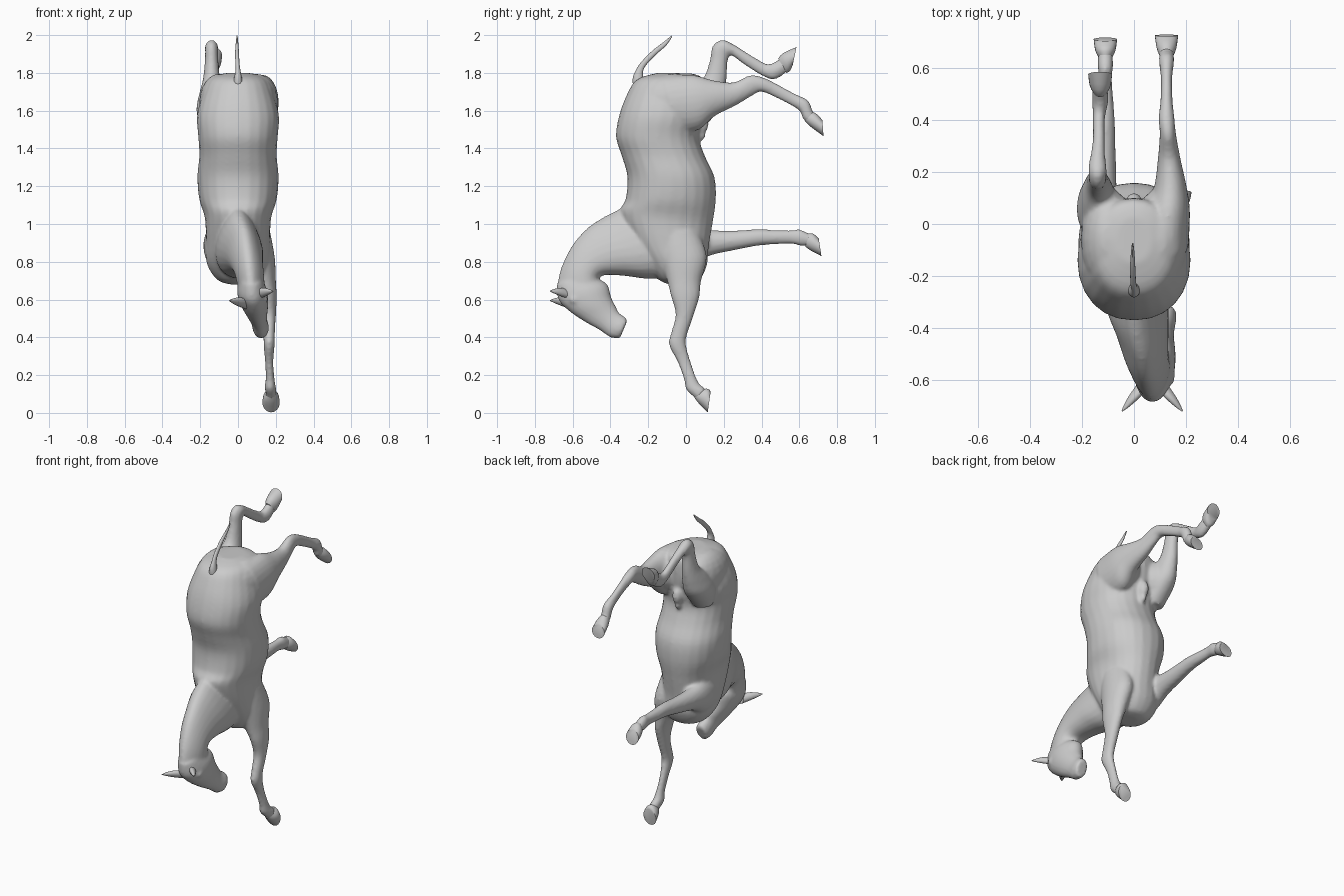
import bpy, bmesh, math
from mathutils import Vector

# Every station is (y1, z1, y2, z2, x, w): two opposite outline points in side view,
# the sideways centre x and the half width w. Rings between them form each part.


def spline(st, steps):
    out = []
    n = len(st)
    for i in range(n - 1):
        p = [st[max(i - 1, 0)], st[i], st[i + 1], st[min(i + 2, n - 1)]]
        for k in range(steps):
            t = k / steps
            out.append([0.5 * (2 * b + (c - a) * t + (2 * a - 5 * b + 4 * c - d) * t * t
                               + (3 * b - a - 3 * c + d) * t ** 3) for a, b, c, d in zip(*p)])
    out.append(list(st[-1]))
    return out


def loft(bm, st, steps=4, sides=24, square=1.0, pear=0.0):
    def power(v):
        return math.copysign(abs(v) ** square, v)
    rings = []
    for y1, z1, y2, z2, x, w in spline(st, steps):
        c = Vector((x, (y1 + y2) / 2, (z1 + z2) / 2))
        a = Vector((0, (y1 - y2) / 2, (z1 - z2) / 2))
        ring = []
        for k in range(sides):
            t = 2 * math.pi * k / sides
            side = max(w, 0.002) * power(math.sin(t)) * (1 - pear * math.cos(t))
            ring.append(bm.verts.new(c + a * power(math.cos(t)) + Vector((side, 0, 0))))
        rings.append(ring)
    for r, s in zip(rings, rings[1:]):
        for k in range(sides):
            j = (k + 1) % sides
            bm.faces.new((r[k], r[j], s[j], s[k]))
    bm.faces.new(rings[0])
    bm.faces.new(rings[-1])


def ball(bm, loc, scale):
    vs = bmesh.ops.create_uvsphere(bm, u_segments=20, v_segments=12, radius=1)["verts"]
    for v in vs:
        v.co = Vector([l + s * q for l, s, q in zip(loc, scale, v.co)])


def finish(bm, name):
    bmesh.ops.recalc_face_normals(bm, faces=bm.faces)
    me = bpy.data.meshes.new(name)
    bm.to_mesh(me)
    bm.free()
    ob = bpy.data.objects.new(name, me)
    bpy.context.collection.objects.link(ob)
    bpy.ops.object.select_all(action='DESELECT')
    ob.select_set(True)
    bpy.context.view_layer.objects.active = ob
    bpy.ops.object.shade_smooth_by_angle(angle=math.radians(45))
    return ob


torso = [(-.15, 1.80, .03, 1.797, 0, .07), (-.26, 1.765, .09, 1.77, 0, .15),
         (-.315, 1.68, .10, 1.68, 0, .19), (-.355, 1.57, .09, 1.57, 0, .217),
         (-.37, 1.46, .07, 1.46, 0, .21), (-.34, 1.36, .10, 1.36, 0, .205),
         (-.31, 1.25, .15, 1.25, 0, .215), (-.32, 1.13, .158, 1.13, 0, .205),
         (-.35, 1.06, .14, 1.0, 0, .175), (-.30, .93, .12, .88, 0, .17),
         (-.22, .80, .11, .78, 0, .165), (-.15, .71, .07, .70, .01, .12),
         (-.09, .68, .02, .68, .01, .05)]
neck = [(-.35, 1.08, -.05, .72, 0, .12), (-.43, 1.04, -.20, .71, .01, .12),
        (-.52, .98, -.32, .725, .03, .10), (-.60, .89, -.42, .73, .045, .085),
        (-.66, .77, -.46, .715, .06, .075), (-.685, .66, -.45, .67, .07, .07)]
head = [(-.685, .68, -.50, .72, .07, .06), (-.675, .60, -.42, .685, .075, .08),
        (-.62, .54, -.395, .61, .087, .073), (-.54, .485, -.37, .56, .10, .055),
        (-.46, .44, -.355, .53, .112, .043), (-.40, .40, -.32, .505, .12, .043),
        (-.35, .395, -.31, .49, .122, .038)]
right_foreleg = [(-.16, .95, .06, .97, .10, .07), (-.13, .81, .11, .83, .12, .075),
                 (-.10, .70, .08, .70, .14, .06), (-.08, .62, .07, .61, .16, .045),
                 (-.055, .52, .035, .50, .165, .035), (-.08, .42, .005, .41, .165, .03),
                 (-.09, .36, .0, .36, .165, .029), (-.045, .27, .025, .27, .165, .022),
                 (-.012, .18, .053, .19, .17, .023), (.0, .125, .075, .15, .17, .03),
                 (.04, .085, .095, .135, .175, .029), (.06, .065, .105, .12, .175, .028)]
left_foreleg = [(-.14, 1.0, -.10, .74, -.10, .07), (.0, 1.0, .02, .77, -.115, .068),
                (.12, .97, .12, .83, -.12, .055), (.25, .965, .25, .86, -.115, .045),
                (.38, .972, .38, .885, -.11, .037), (.47, .968, .47, .892, -.11, .031),
                (.56, .967, .56, .895, -.11, .025), (.60, .972, .615, .882, -.11, .03),
                (.64, .955, .635, .885, -.11, .029), (.67, .94, .66, .88, -.11, .028)]
right_hindleg = [(-.12, 1.78, -.05, 1.48, .12, .09), (.03, 1.79, .07, 1.50, .13, .085),
                 (.14, 1.762, .15, 1.57, .14, .062), (.25, 1.75, .26, 1.625, .135, .043),
                 (.34, 1.788, .36, 1.685, .13, .031), (.41, 1.775, .40, 1.70, .125, .031),
                 (.48, 1.742, .46, 1.677, .125, .024), (.57, 1.693, .54, 1.637, .125, .022),
                 (.645, 1.655, .60, 1.60, .125, .029), (.67, 1.60, .62, 1.555, .125, .029),
                 (.685, 1.575, .645, 1.535, .125, .028)]
left_hindleg = [(-.05, 1.50, .07, 1.48, -.13, .065), (-.06, 1.60, .17, 1.60, -.14, .08),
                (.01, 1.70, .20, 1.68, -.14, .065), (.09, 1.77, .215, 1.77, -.14, .045),
                (.125, 1.86, .22, 1.86, -.14, .036), (.14, 1.94, .23, 1.89, -.14, .034),
                (.19, 1.975, .235, 1.89, -.14, .035), (.25, 1.952, .25, 1.888, -.14, .03),
                (.33, 1.902, .31, 1.843, -.135, .024), (.42, 1.85, .40, 1.787, -.135, .024),
                (.46, 1.853, .465, 1.765, -.13, .03), (.49, 1.87, .528, 1.80, -.13, .03),
                (.515, 1.885, .545, 1.83, -.13, .028)]

# body: all fleshy parts fused into one skin
bm = bmesh.new()
loft(bm, torso, square=.92)
loft(bm, neck, pear=.25)
for part in (head, right_foreleg, left_foreleg, right_hindleg, left_hindleg):
    loft(bm, part)
# haunches and brows on both sides, sheath in the middle
for s in (-1, 1):
    ball(bm, (s * .10, -.06, 1.645), (.105, .20, .15))
    ball(bm, (.083 + s * .062, -.59, .60), (.013, .025, .02))
ball(bm, (0, .07, 1.53), (.035, .05, .06))
ball(bm, (0, .075, 1.475), (.022, .03, .035))
body = finish(bm, "body")
m = body.modifiers.new("fuse", 'REMESH')
m.mode = 'VOXEL'
m.voxel_size = .01
m.use_smooth_shade = True
m = body.modifiers.new("soften", 'SMOOTH')
m.factor = .5
m.iterations = 5

# hooves: rounded coronet flaring to a flat sole
hooves = {
    "right_front_hoof": [(.045, .08, .105, .13, .175, .026), (.068, .05, .125, .122, .175, .041),
                         (.115, .003, .13, .108, .175, .046)],
    "left_front_hoof": [(.65, .95, .632, .88, -.11, .026), (.675, .948, .66, .86, -.11, .039),
                        (.703, .922, .717, .83, -.11, .045)],
    "right_hind_hoof": [(.668, 1.595, .63, 1.545, .125, .026), (.695, 1.58, .66, 1.515, .125, .038),
                        (.722, 1.55, .728, 1.465, .125, .045)],
    "left_hind_hoof": [(.488, 1.875, .53, 1.80, -.13, .026), (.515, 1.905, .55, 1.81, -.13, .04),
                       (.585, 1.937, .565, 1.842, -.13, .046)],
}
for name, st in hooves.items():
    bm = bmesh.new()
    loft(bm, st, 3)
    finish(bm, name)

# ears: flattened cones leaning outward from the poll
for name, s, dz in (("right_ear", 1, 0), ("left_ear", -1, -.05)):
    ear = [(-.62, .655, -.605, .60, .10, .026), (-.665, .662, -.655, .615, .135, .024),
           (-.70, .655, -.693, .63, .165, .014), (-.72, .646, -.718, .642, .185, .003)]
    bm = bmesh.new()
    loft(bm, [(a, b + dz, c, d + dz, .07 + s * (x - .07), w) for a, b, c, d, x, w in ear], 4, 12)
    finish(bm, name)

# tail: thin tapering whip rooted in the rump
bm = bmesh.new()
loft(bm, [(-.27, 1.68, -.23, 1.68, 0, .03), (-.283, 1.765, -.225, 1.765, 0, .022),
          (-.262, 1.82, -.228, 1.805, 0, .013), (-.235, 1.86, -.21, 1.843, -.003, .011),
          (-.175, 1.92, -.155, 1.90, -.005, .01), (-.12, 1.962, -.105, 1.945, -.005, .007),
          (-.077, 1.998, -.073, 1.992, -.005, .003)], 4, 12)
finish(bm, "tail")
